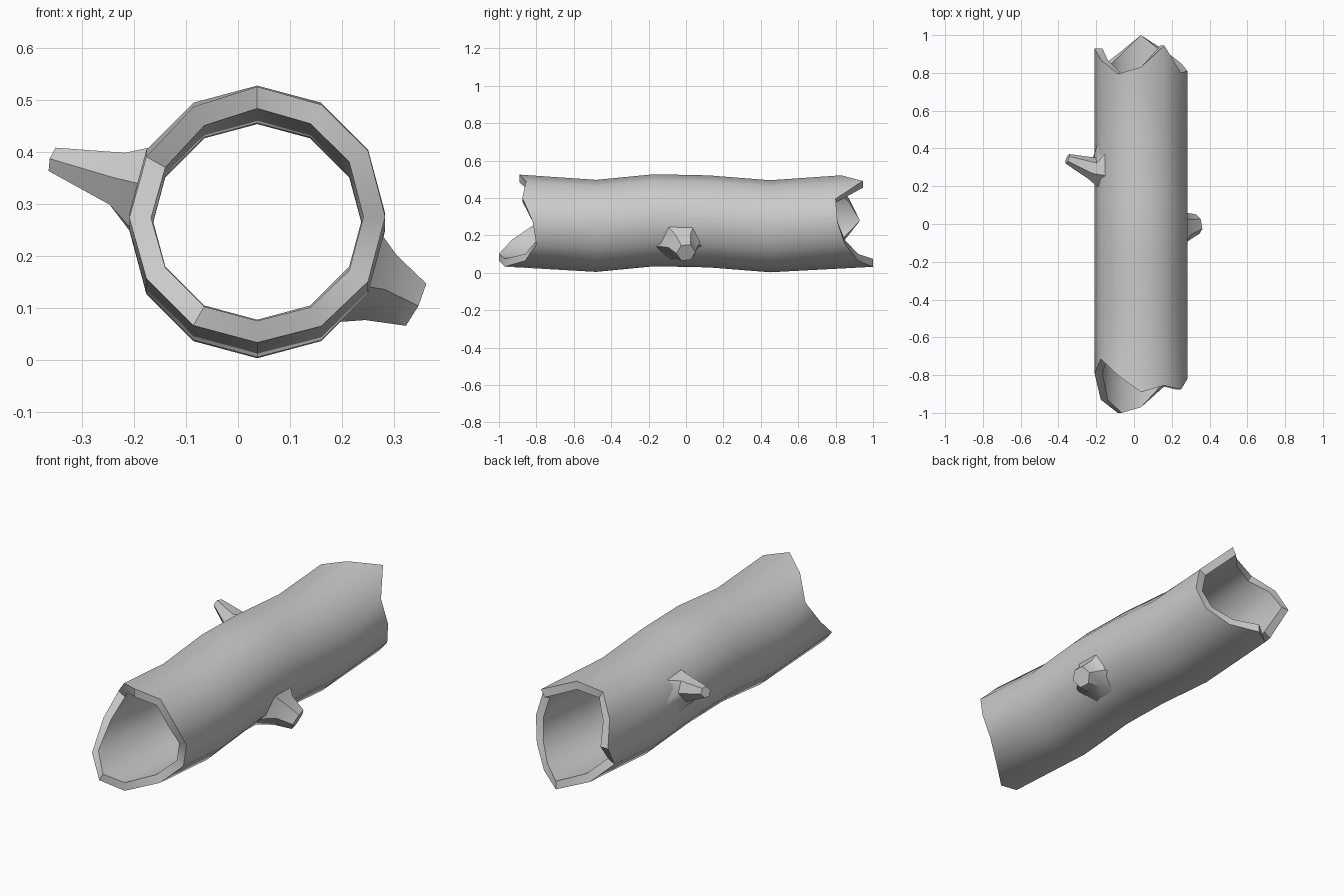
import bpy, bmesh
from math import cos, sin, radians, pi
from mathutils import Vector

if "Cube" in bpy.data.objects:
    bpy.data.objects.remove(bpy.data.objects["Cube"])

SIDES, CX, R, WALL = 12, 0.037, 0.246, 0.042
# broken end positions (y) for each side, counter-clockwise from +x
FRONT = [-.82, -.875, -.855, -.89, -.80, -.715, -.79, -.93, -1.0, -.97, -.86, -.80]
BACK = [.81, .80, .945, .83, .795, .87, .93, .83, .90, 1.0, .92, .85]
# height of the log's axis along y
AXIS = [(-.88, .279), (-.48, .251), (-.17, .281), (.12, .275), (.45, .249), (.87, .278)]


def axis_z(y):
    for (y0, z0), (y1, z1) in zip(AXIS, AXIS[1:]):
        if y <= y1:
            return z0 + (z1 - z0) * max(0, (y - y0) / (y1 - y0))
    return AXIS[-1][1]


def on_log(angle, y, r):
    return Vector((CX + r * cos(angle), y, axis_z(y) + r * sin(angle)))


def loft(name, rings, closed=False, cap_end=False):
    bm = bmesh.new()
    vs = [[bm.verts.new(p) for p in ring] for ring in rings]
    pairs = list(zip(vs, vs[1:])) + ([(vs[-1], vs[0])] if closed else [])
    for a, b in pairs:
        n = len(a)
        for i in range(n):
            j = (i + 1) % n
            bm.faces.new((a[i], a[j], b[j], b[i]))
    if not closed:
        bm.faces.new(vs[0])
    if cap_end:
        bm.faces.new(vs[-1])
    bmesh.ops.recalc_face_normals(bm, faces=bm.faces)
    me = bpy.data.meshes.new(name)
    bm.to_mesh(me)
    bm.free()
    ob = bpy.data.objects.new(name, me)
    bpy.context.collection.objects.link(ob)
    bpy.ops.object.select_all(action='DESELECT')
    ob.select_set(True)
    bpy.context.view_layer.objects.active = ob
    bpy.ops.object.shade_smooth_by_angle(angle=radians(40))
    return ob


# hollow log: outer skin front to back, inner skin back to front
def skin(r):
    ys = [FRONT] + [[y] * SIDES for y, _ in AXIS[1:-1]] + [BACK]
    return [[on_log(2 * pi * i / SIDES, row[i], r) for i in range(SIDES)] for row in ys]


loft("hollow_log", skin(R) + skin(R - WALL)[::-1], closed=True)


# branch stubs: flared base sunk in the bark, neck, then a cut hexagonal tip
def stub(name, angle, y, spread, half_y, neck, neck_r, tip, tip_r):
    neck, tip = Vector(neck), Vector(tip)
    u = Vector((0, 1, 0))
    n = (tip - neck).normalized()
    u = (u - n * u.dot(n)).normalized()
    v = n.cross(u)
    ts = [2 * pi * i / 6 for i in range(6)]
    base = [on_log(radians(angle + spread * sin(t)), y + half_y * cos(t), R - 0.014) for t in ts]
    ring = lambda c, r: [c + u * (r * cos(t)) + v * (r * sin(t)) for t in ts]
    loft(name, [base, ring(neck, neck_r), ring(tip, tip_r)], cap_end=True)


stub("right_branch_stub", -36, -.03, 34, .14, (.268, -.015, .142), .08, (.338, 0, .108), .052)
stub("left_branch_stub", 163, .32, 27, .13, (-.222, .295, .345), .06, (-.353, .345, .384), .027)
